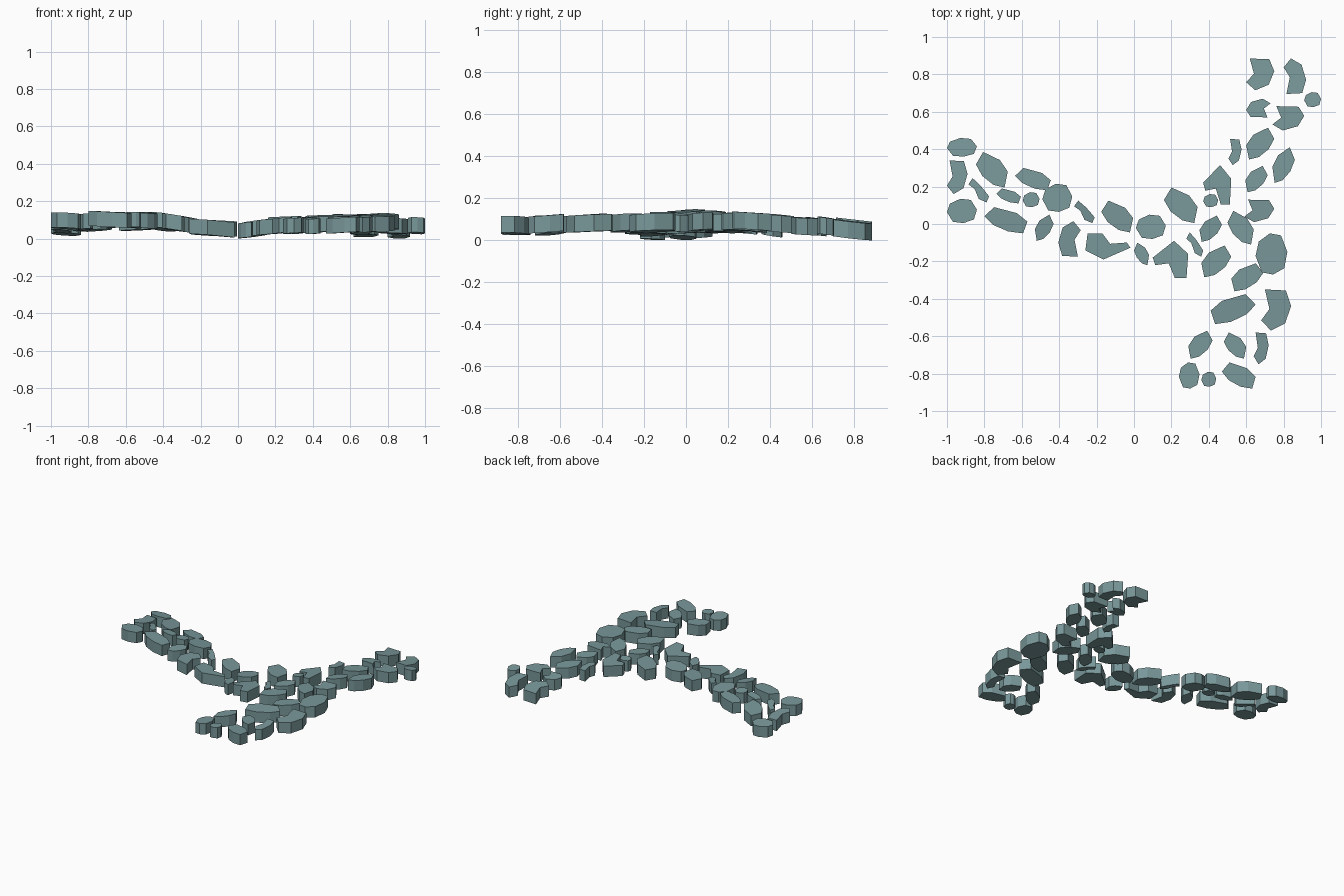
import bpy, bmesh, random
from mathutils import Vector

if "Cube" in bpy.data.objects:
    bpy.data.objects.remove(bpy.data.objects["Cube"])

random.seed(4)
mat = bpy.data.materials.new("slate")
mat.diffuse_color = (0.19, 0.31, 0.32, 1)
mat.use_nodes = True
mat.node_tree.nodes["Principled BSDF"].inputs["Base Color"].default_value = mat.diffuse_color

# Stone outlines in a -1..1 box; negative sizes below mirror them
SHAPES = {
    "round": [(-1, -.1), (-.6, -.9), (.1, -1), (.8, -.7), (1, .1), (.6, .9), (-.1, 1), (-.8, .6)],
    "lean": [(-1, .3), (-.55, 1), (.5, .55), (1, -.1), (.8, -1), (.1, -.85), (-.6, -.35)],
    "slim": [(-1, .5), (-.6, 1), (.1, .45), (.45, .1), (1, -.5), (.75, -1), (0, -.7), (-.4, .1)],
    "notch": [(-.75, 1), (.65, .95), (1, .2), (.6, -.65), (-.35, -1), (-1, -.5), (-.45, .05)],
    "wedge": [(-1, .1), (.2, 1), (1, .3), (.9, -1), (.25, -1), (-.1, -.2), (-.85, -.3)],
}
R, L, S, N, W = SHAPES

# Outline, centre x, centre y, width, depth (hundredths)
west = [
    (R, -92, 41, 16, 10), (N, -94.5, 25, 11, 18), (L, -76, 29, 17, 19),
    (S, -83, 18, 11, 13), (R, -92, 7, 16, 13), (L, -67, 15, 13, 8),
    (R, -55, 13, 9, 8), (L, -54, 24, 19, 12), (L, -68.5, 2, 23, 14),
    (R, -41, 14, 16, 15), (L, -48, -2, -10, 14), (N, -34.5, -8, -12, -19),
    (S, -26.5, 6.5, 11, 12), (L, -9, 4, 17, 17), (W, -14, -12, -24, -14),
    (R, 9, -1.5, 16, 13), (L, 4, -16, 8, 12),
]
junction = [
    (W, 19.5, -19, 19, 20), (L, 25, 10, 18, 19), (S, 32.5, -11, 9, 13),
    (W, 44.5, 21, 15, 21), (R, 41, 12.5, 8, 7), (L, 41, -2.5, -12, 14),
    (L, 44, -20, -16, 17), (L, 57, -2, 14, 18), (N, 67, 7, 16, 12),
    (L, 65.5, 24, -12, 14), (R, 73.5, -16, 17, 22), (L, 60.5, -28.5, -17, 15),
]
north = [
    (N, 54, 38.5, 7, 14), (L, 67.5, 43, -15, 17), (L, 80, 31.5, -12, 19),
    (N, 82.5, 56.5, 17, 13), (N, 66.5, 62, -13, -10), (N, 67.5, 80, 15, 17),
    (N, 86, 79, 12, -19), (R, 95.5, 66.5, 9, 8),
]
south = [
    (L, 53, -45.5, -24, 16), (N, 76, -46, 16, 22), (L, 35.5, -64.5, -13, 15),
    (L, 54, -65, 12, 14), (N, 68, -66.5, 8, 17), (R, 29.5, -81, 11, 14),
    (R, 40, -83, 8, 8), (L, 56, -81, 18, 14),
]


def ground(x, y):
    """Height of the walking surface of the gently rolling path."""
    keys = [(-1, .14), (-.45, .14), (-.2, .10), (0, .088), (.25, .113), (.5, .125), (1, .13)]
    for (x0, z0), (x1, z1) in zip(keys, keys[1:]):
        if x <= x1 or x1 == 1:
            z = z0 + (z1 - z0) * (x - x0) / (x1 - x0)
            break
    if x < -.3:
        z -= max(0, y - .1) * .1
    return z - max(0, y - .4) * .08 - max(0, -y - .5) * .03


def stone(name, shape, cx, cy, w, d):
    cx, cy, w, d = (v / 100 for v in (cx, cy, w, d))
    e = .08
    z = ground(cx, cy) + random.uniform(-.006, .006)
    gx = (ground(cx + e, cy) - ground(cx - e, cy)) / (2 * e)
    gy = (ground(cx, cy + e) - ground(cx, cy - e)) / (2 * e)
    gx += random.uniform(-.06, .06)
    gy += random.uniform(-.06, .06)
    thick = .08
    bm = bmesh.new()
    top = []
    for u, v in SHAPES[shape]:
        dx, dy = u * w / 2, v * d / 2
        top.append(bm.verts.new((cx + dx, cy + dy, z + gx * dx + gy * dy)))
    face = bm.faces.new(top)
    ext = bmesh.ops.extrude_face_region(bm, geom=[face], use_keep_orig=True)
    low = [g for g in ext["geom"] if isinstance(g, bmesh.types.BMVert)]
    bmesh.ops.translate(bm, verts=low, vec=(0, 0, -thick))
    for v in bm.verts:
        v.co.z = max(v.co.z, 0)
    bmesh.ops.recalc_face_normals(bm, faces=bm.faces[:])
    me = bpy.data.meshes.new(name)
    bm.to_mesh(me)
    bm.free()
    me.materials.append(mat)
    ob = bpy.data.objects.new(name, me)
    bpy.context.collection.objects.link(ob)
    return ob


# Lay the three path arms and the junction
stones = []
for arm, rows in (("west", west), ("junction", junction), ("north", north), ("south", south)):
    for i, row in enumerate(rows):
        stones.append(stone(f"{arm}_path_stone_{i + 1}", *row))

# Rest the lowest stone on the ground
drop = min(v.co.z for o in stones for v in o.data.vertices)
for o in stones:
    for v in o.data.vertices:
        v.co.z -= drop
